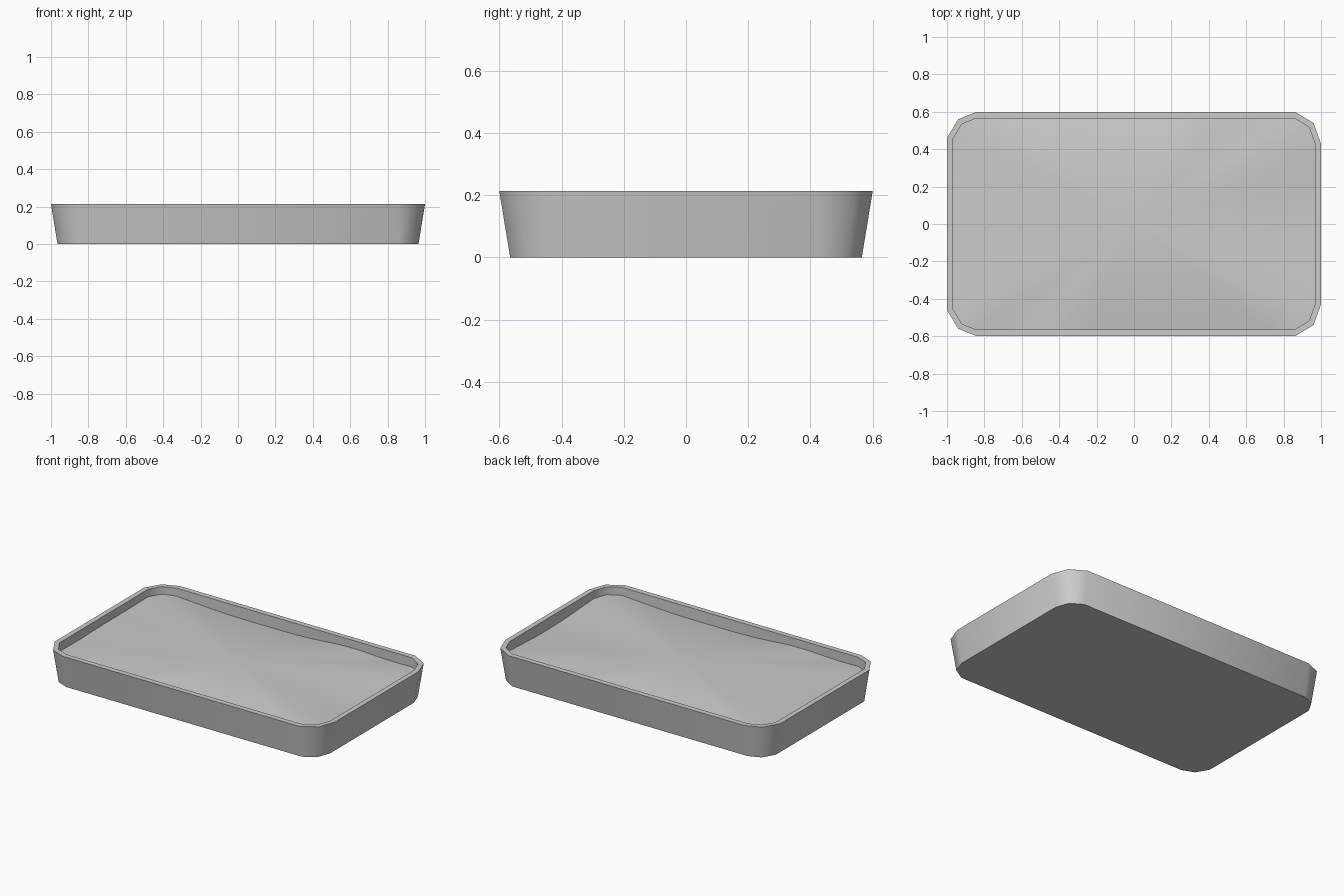
import bpy
import bmesh
import math

cube = bpy.data.objects.get("Cube")
if cube:
    bpy.data.objects.remove(cube, do_unlink=True)

HEIGHT = 0.213
INNER = (0.967, 0.565, 0.78)
CENTRE_HEIGHT = 0.18

grey = bpy.data.materials.new("plain grey")
grey.use_nodes = True
colour = (0.6, 0.6, 0.6, 1)
grey.diffuse_color = colour
grey.node_tree.nodes["Principled BSDF"].inputs["Base Color"].default_value = colour


def outline(half_x, half_y, corner):
    """Rectangle with two-step cut corners, counter-clockwise from the front."""
    cuts = {1: [(0.14, 0), (0.04, 0.06), (0, 0.17)], -1: [(0.16, 0), (0.06, 0.04), (0, 0.14)]}
    right, left = ([(s * (half_x - dx * corner), half_y - dy * corner) for dx, dy in cuts[s]]
                   for s in (1, -1))
    pts = [(x, -y) for x, y in right] + right[::-1]
    return pts + left + [(x, -y) for x, y in reversed(left)]


def subdivide(points, step):
    """Split the long sides of an outline into short spans."""
    result = []
    for a, b in zip(points, points[1:] + points[:1]):
        n = max(1, round(math.dist(a, b) / step))
        result += [(a[0] + (b[0] - a[0]) * i / n, a[1] + (b[1] - a[1]) * i / n) for i in range(n)]
    return result


def bridge(bm, lower, upper):
    n = len(lower)
    for i in range(n):
        j = (i + 1) % n
        bm.faces.new((lower[i], lower[j], upper[j], upper[i]))


def finish(bm, name):
    mesh = bpy.data.meshes.new(name)
    bm.to_mesh(mesh)
    bm.free()
    mesh.materials.append(grey)
    obj = bpy.data.objects.new(name, mesh)
    bpy.context.collection.objects.link(obj)
    bpy.ops.object.select_all(action="DESELECT")
    obj.select_set(True)
    bpy.context.view_layer.objects.active = obj
    bpy.ops.object.shade_smooth_by_angle(angle=math.radians(40))


# Tray: flat base, flared outer wall, thin rim and upright inner wall
bm = bmesh.new()
profile = [((0.965, 0.565, 0.78), 0), ((1, 0.6, 1), HEIGHT), (INNER, HEIGHT), (INNER, 0.1)]
rings = [[bm.verts.new((x, y, z)) for x, y in outline(*size)] for size, z in profile]
for lower, upper in zip(rings, rings[1:]):
    bridge(bm, lower, upper)
bm.faces.new(list(reversed(rings[0])))
finish(bm, "tray")


# Filling: low heap whose edge rises and dips along the walls
def edge_height(x, y):
    z = 0.138
    humps = [(-0.92, 0.5, 0.025, 0.3), (0.42, 0.56, 0.024, 0.25), (0.92, 0.5, 0.016, 0.25)]
    for cx, cy, rise, width in humps:
        for s in (1, -1):
            d = math.hypot(x - cx * s, y - cy * s)
            z += rise * math.exp(-(d / width) ** 2)
    # the left-hand wall in plan is filled a little higher
    return z + 0.02 * math.exp(-((x + 0.97) ** 2 + y ** 2) / 0.1)


bm = bmesh.new()
edge = [(x, y, edge_height(x, y)) for x, y in subdivide(outline(*INNER), 0.12)]
STEPS = 9
rings = []
for k in range(STEPS):
    f = 1 - k / STEPS
    rings.append([bm.verts.new((x * f, y * f, CENTRE_HEIGHT + (z - CENTRE_HEIGHT) * f ** 2))
                  for x, y, z in edge])
for outer, inner in zip(rings, rings[1:]):
    bridge(bm, outer, inner)
centre = bm.verts.new((0, 0, CENTRE_HEIGHT))
for a, b in zip(rings[-1], rings[-1][1:] + rings[-1][:1]):
    bm.faces.new((a, b, centre))
finish(bm, "tray_filling")
